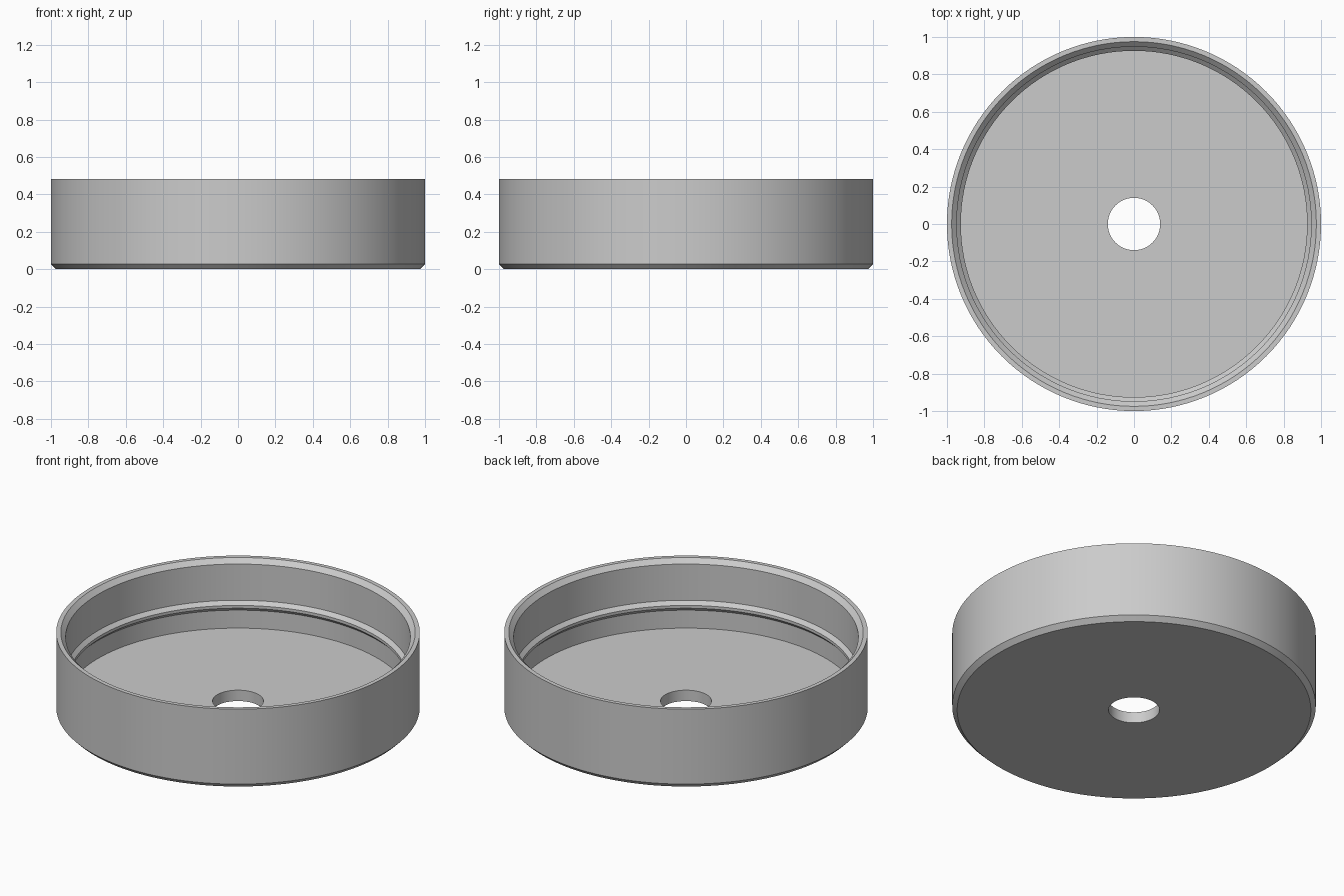
import bpy, bmesh, math

if "Cube" in bpy.data.objects:
    bpy.data.objects.remove(bpy.data.objects["Cube"], do_unlink=True)

SEGMENTS = 128

# Plain grey material
grey = bpy.data.materials.new("light grey")
grey.use_nodes = True
grey.diffuse_color = (0.6, 0.6, 0.6, 1)
grey.node_tree.nodes["Principled BSDF"].inputs["Base Color"].default_value = (0.6, 0.6, 0.6, 1)


def lathe(name, profile):
    """Turn a closed (radius, height) section around the z axis."""
    bm = bmesh.new()
    verts = [bm.verts.new((r, 0, z)) for r, z in profile]
    edges = [bm.edges.new((a, b)) for a, b in zip(verts, verts[1:] + verts[:1])]
    bmesh.ops.spin(bm, geom=verts + edges, cent=(0, 0, 0), axis=(0, 0, 1),
                   angle=math.tau, steps=SEGMENTS, use_merge=True)
    bmesh.ops.remove_doubles(bm, verts=bm.verts, dist=0.0001)
    bmesh.ops.recalc_face_normals(bm, faces=bm.faces)
    mesh = bpy.data.meshes.new(name)
    bm.to_mesh(mesh)
    bm.free()
    mesh.materials.append(grey)
    obj = bpy.data.objects.new(name, mesh)
    bpy.context.collection.objects.link(obj)
    bpy.ops.object.select_all(action="DESELECT")
    obj.select_set(True)
    bpy.context.view_layer.objects.active = obj
    bpy.ops.object.shade_smooth_by_angle(angle=math.radians(25))
    return obj


outside = [(0.14, 0), (0.973, 0), (1, 0.027), (1, 0.482)]
rim = [(0.975, 0.482), (0.948, 0.455)]
# Snap ridge running round the inner wall
ridge = [(0.948, 0.235), (0.926, 0.214), (0.926, 0.197), (0.948, 0.175)]
floor = [(0.948, 0.066), (0.14, 0.066)]

lathe("round_cap", outside + rim + ridge + floor)
